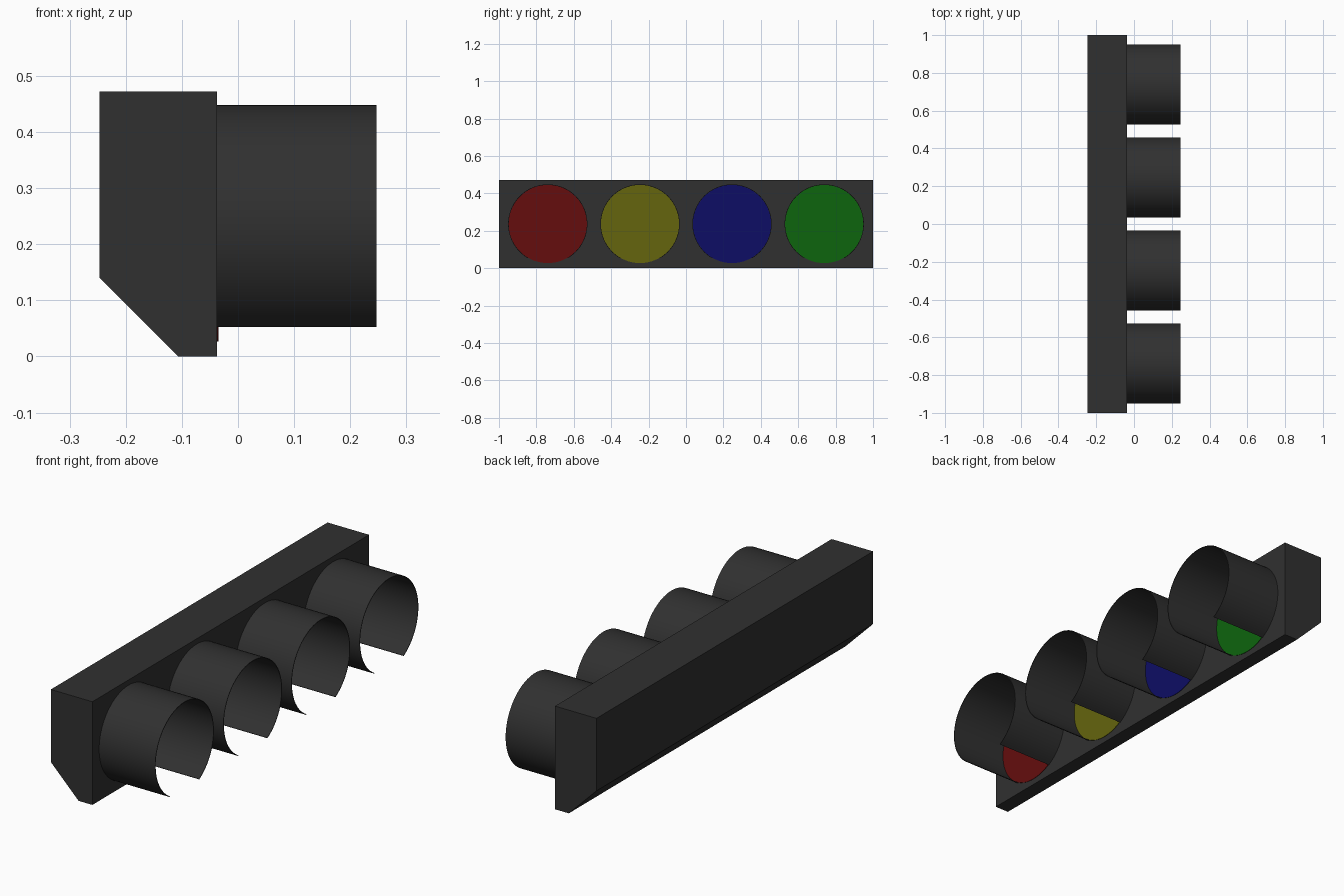
import bpy, bmesh
from math import sin, cos, radians, pi

if "Cube" in bpy.data.objects:
    bpy.data.objects.remove(bpy.data.objects["Cube"])

X_BACK, X_FACE, X_TIP = -0.247, -0.037, 0.247
HEIGHT, Z_MID, RADIUS = 0.472, 0.236, 0.212


def material(name, rgb):
    m = bpy.data.materials.new(name)
    m.diffuse_color = (*rgb, 1)
    m.use_nodes = True
    m.node_tree.nodes["Principled BSDF"].inputs["Base Color"].default_value = m.diffuse_color
    return m


def add_object(name, bm, mat):
    mesh = bpy.data.meshes.new(name)
    bm.to_mesh(mesh)
    bm.free()
    mesh.materials.append(mat)
    obj = bpy.data.objects.new(name, mesh)
    bpy.context.collection.objects.link(obj)
    return obj


def extrude_profile(name, points, offset, mat):
    """Fill a closed outline and extrude it into a solid."""
    bm = bmesh.new()
    face = bm.faces.new([bm.verts.new(p) for p in points])
    new = bmesh.ops.extrude_face_region(bm, geom=[face], use_keep_orig=True)["geom"]
    bmesh.ops.translate(bm, vec=offset, verts=[v for v in new if isinstance(v, bmesh.types.BMVert)])
    bmesh.ops.recalc_face_normals(bm, faces=bm.faces)
    return add_object(name, bm, mat)


def smooth(obj):
    bpy.ops.object.select_all(action='DESELECT')
    obj.select_set(True)
    bpy.context.view_layer.objects.active = obj
    bpy.ops.object.shade_smooth_by_angle(angle=radians(35))


def arc(y, r, start, end, n):
    """Points on an arc in the face plane; angles run from straight down."""
    angles = [start + (end - start) * i / n for i in range(n + 1)]
    return [(X_FACE, y + r * sin(a), Z_MID - r * cos(a)) for a in angles]


dark = material("dark_housing", (0.03, 0.03, 0.03))

# Housing bar with the chamfered lower back edge
profile = [(X_BACK, 0.14), (-0.107, 0), (X_FACE, 0), (X_FACE, HEIGHT), (X_BACK, HEIGHT)]
extrude_profile("housing", [(x, -1, z) for x, z in profile], (0, 2, 0), dark)

lamps = [
    ("red", -0.739, (0.13, 0.004, 0.004)),
    ("yellow", -0.246, (0.13, 0.13, 0.004)),
    ("blue", 0.246, (0.004, 0.004, 0.13)),
    ("green", 0.739, (0.004, 0.13, 0.004)),
]
gap = radians(30)
for colour, y, rgb in lamps:
    # Thin tubular visor, open along the bottom
    outer = arc(y, RADIUS, gap, 2 * pi - gap, 60)
    inner = arc(y, RADIUS - 0.003, gap, 2 * pi - gap, 60)
    visor = extrude_profile(colour + "_visor", outer + inner[::-1], (X_TIP - X_FACE, 0, 0), dark)
    smooth(visor)

    # Flat coloured lens on the housing face
    rim = arc(y, RADIUS - 0.003, 0, 2 * pi, 64)[:-1]
    extrude_profile(colour + "_lens", rim, (0.002, 0, 0), material(colour + "_glass", rgb))
